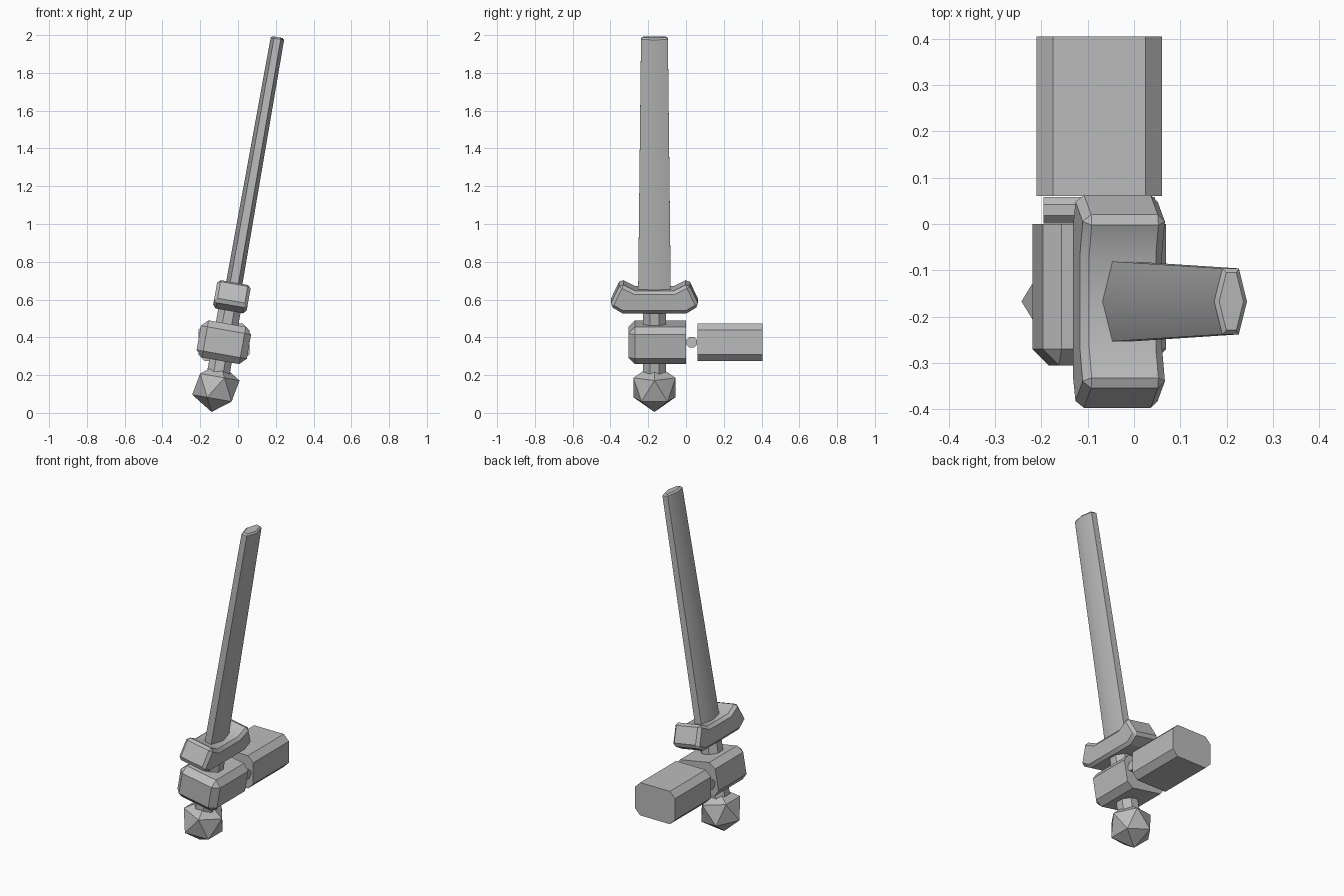
import bpy, bmesh, math
from mathutils import Matrix, Vector

if "Cube" in bpy.data.objects:
    bpy.data.objects.remove(bpy.data.objects["Cube"], do_unlink=True)

grey = bpy.data.materials.new("plain grey")
grey.use_nodes = True
COLOUR = (0.5, 0.5, 0.5, 1)
grey.diffuse_color = COLOUR
grey.node_tree.nodes["Principled BSDF"].inputs["Base Color"].default_value = COLOUR

# Sword frame: origin at the pommel tip, local z runs up the tilted blade
TILT = math.radians(10)
SWORD = Matrix.Translation((-0.14, -0.167, 0.005)) @ Matrix.Rotation(TILT, 4, 'Y')
GRIP_HEIGHT = 0.375
GRIP = SWORD @ Vector((0, 0, GRIP_HEIGHT))
SIZE = Vector((0.27, 0, 0.2))      # width and height shared by hand and forearm
CHAMFER = 0.035


def finish(name, bm, matrix):
    bmesh.ops.recalc_face_normals(bm, faces=bm.faces)
    mesh = bpy.data.meshes.new(name)
    bm.to_mesh(mesh)
    bm.free()
    mesh.materials.append(grey)
    mesh.transform(matrix)
    obj = bpy.data.objects.new(name, mesh)
    bpy.context.collection.objects.link(obj)
    bpy.ops.object.select_all(action='DESELECT')
    obj.select_set(True)
    bpy.context.view_layer.objects.active = obj
    bpy.ops.object.shade_smooth_by_angle(angle=math.radians(30))
    return obj


def bevel(bm, edges, width):
    bmesh.ops.bevel(bm, geom=edges, offset=width, offset_type='OFFSET',
                    segments=1, profile=0.5, affect='EDGES', clamp_overlap=True)


def prism(sides, r1, r2, bottom, top, turn=0):
    """Upright tapered prism between two heights."""
    bm = bmesh.new()
    bmesh.ops.create_cone(bm, cap_ends=True, segments=sides, radius1=r1, radius2=r2,
                          depth=top - bottom,
                          matrix=Matrix.Translation((0, 0, (top + bottom) / 2))
                          @ Matrix.Rotation(turn, 4, 'Z'))
    return bm


def block(y0, y1, keep):
    """Box along y, chamfered on every edge that the rule keeps."""
    bm = bmesh.new()
    bmesh.ops.create_cube(bm, size=1)
    for v in bm.verts:
        v.co = (v.co.x * SIZE.x, y0 if v.co.y < 0 else y1, v.co.z * SIZE.z)
    bevel(bm, [e for e in bm.edges if keep(e)], CHAMFER)
    return bm


# Pommel: plain icosahedron
bm = bmesh.new()
bmesh.ops.create_icosphere(bm, subdivisions=1, radius=0.131,
                           matrix=Matrix.Translation((0, 0, 0.131)))
finish("pommel", bm, SWORD)

# Handle: octagonal shaft
finish("handle", prism(8, 0.065, 0.065, 0.18, 0.6, math.pi / 8), SWORD)

# Guard: side profile mirrored across the blade, then extruded and bevelled
half = [(0.17, 0.543), (0.237, 0.583), (0.18, 0.703), (0.10, 0.663)]
profile = half + [(-y, z) for y, z in reversed(half)]
bm = bmesh.new()
face = bm.faces.new([bm.verts.new((-0.09, y, z)) for y, z in profile])
out = bmesh.ops.extrude_face_region(bm, geom=[face])
for v in out["geom"]:
    if isinstance(v, bmesh.types.BMVert):
        v.co.x = 0.09
bmesh.ops.recalc_face_normals(bm, faces=bm.faces)
bevel(bm, [e for e in bm.edges if e.calc_face_angle(0) > 0.6], 0.017)
finish("guard", bm, SWORD)

# Blade: flattened tapering hexagon with a chamfered blunt end
bm = prism(6, 0.044, 0.036, 0.6, 2.015)
xs = max(v.co.x for v in bm.verts)
if xs < 0.04:   # keep a ridge vertex on the broad side
    bmesh.ops.rotate(bm, verts=bm.verts, matrix=Matrix.Rotation(math.pi / 6, 3, 'Z'))
bmesh.ops.scale(bm, verts=bm.verts, vec=(1, 2.28, 1))
bevel(bm, [e for e in bm.edges if all(v.co.z > 2 for v in e.verts)], 0.009)
finish("blade", bm, SWORD)

# Hand: chamfered block tilted with the sword, flat at the wrist
bm = block(-0.138, 0.167, lambda e: not all(v.co.y > 0 for v in e.verts))
finish("hand", bm, SWORD @ Matrix.Translation((0, 0, GRIP_HEIGHT)))

# Wrist: small hinge pin lying across the arm
finish("wrist", prism(8, 0.031, 0.031, -0.12, 0.12, math.pi / 8),
       Matrix.Translation((GRIP.x, 0.03, GRIP.z)) @ Matrix.Rotation(math.pi / 2, 4, 'Y'))

# Forearm: level block with chamfered long edges
bm = block(0.06, 0.405, lambda e: abs(e.verts[0].co.y - e.verts[1].co.y) > 0.1)
finish("forearm", bm, Matrix.Translation((GRIP.x, 0, GRIP.z)))
